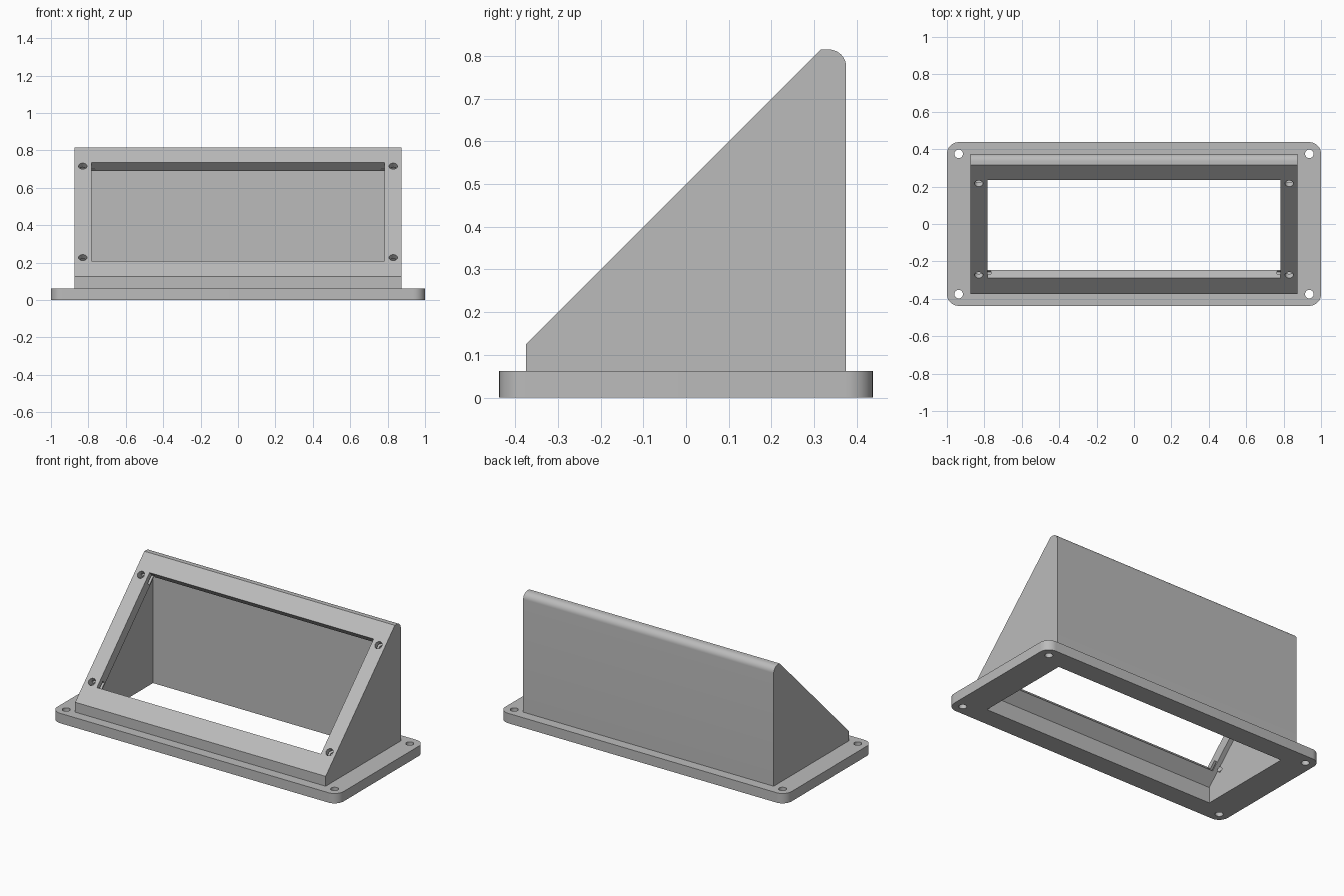
import bpy, bmesh
from math import pi, sin, cos, sqrt, radians
from mathutils import Vector, Matrix

if "Cube" in bpy.data.objects:
    bpy.data.objects.remove(bpy.data.objects["Cube"])

grey = bpy.data.materials.new("plain grey")
grey.use_nodes = True
COLOUR = (0.5, 0.5, 0.5, 1)
grey.diffuse_color = COLOUR
grey.node_tree.nodes["Principled BSDF"].inputs["Base Color"].default_value = COLOUR


def make_object(name, bm):
    bmesh.ops.recalc_face_normals(bm, faces=bm.faces)
    mesh = bpy.data.meshes.new(name)
    bm.to_mesh(mesh)
    bm.free()
    mesh.materials.append(grey)
    obj = bpy.data.objects.new(name, mesh)
    bpy.context.collection.objects.link(obj)
    return obj


def prism(name, points, direction):
    """Extrude a closed outline along a direction."""
    bm = bmesh.new()
    face = bm.faces.new([bm.verts.new(p) for p in points])
    new = bmesh.ops.extrude_face_region(bm, geom=[face])["geom"]
    verts = [g for g in new if isinstance(g, bmesh.types.BMVert)]
    bmesh.ops.translate(bm, verts=verts, vec=Vector(direction))
    return make_object(name, bm)


def box(name, centre, size, tilt=0):
    bm = bmesh.new()
    matrix = (Matrix.Translation(centre) @ Matrix.Rotation(tilt, 4, "X")
              @ Matrix.Diagonal((*size, 1)))
    bmesh.ops.create_cube(bm, size=1, matrix=matrix)
    return make_object(name, bm)


def cylinder(name, centre, radius, depth, tilt=0):
    bm = bmesh.new()
    matrix = Matrix.Translation(centre) @ Matrix.Rotation(tilt, 4, "X")
    bmesh.ops.create_cone(bm, cap_ends=True, segments=32, radius1=radius,
                          radius2=radius, depth=depth, matrix=matrix)
    return make_object(name, bm)


def arc(cx, cy, r, start, steps=10):
    """Points of a quarter circle, counterclockwise."""
    return [(cx + r * cos(start + pi / 2 * i / steps),
             cy + r * sin(start + pi / 2 * i / steps)) for i in range(steps + 1)]


def cut(target, cutters):
    bpy.context.view_layer.objects.active = target
    for cutter in cutters:
        mod = target.modifiers.new("cut", "BOOLEAN")
        mod.operation = "DIFFERENCE"
        mod.solver = "EXACT"
        mod.object = cutter
        bpy.ops.object.modifier_apply(modifier=mod.name)
        bpy.data.objects.remove(cutter)


def smooth(obj):
    bpy.ops.object.select_all(action="DESELECT")
    obj.select_set(True)
    bpy.context.view_layer.objects.active = obj
    bpy.ops.object.shade_smooth_by_angle(angle=radians(30))


WALL = 0.0625
TILT = pi / 4
NORMAL = Vector((0, -1, 1)) / sqrt(2)

# Base flange with rounded corners, central opening and four screw holes
R = 0.0625
outline = []
for i, (sx, sy) in enumerate([(1, 1), (-1, 1), (-1, -1), (1, -1)]):
    outline += arc(sx * (1 - R), sy * (0.4375 - R), R, i * pi / 2)
base = prism("base_flange", [(x, y, 0) for x, y in outline], (0, 0, WALL))
cutters = [box("base_opening", (0, 0, 0), (1.625, 0.625, 0.5))]
for sx in (-1, 1):
    for sy in (-1, 1):
        cutters.append(cylinder("screw_hole", (sx * 0.9375, sy * 0.375, 0), 0.023, 0.5))
cut(base, cutters)
smooth(base)

# Sloped housing with a rounded top back edge
side = [(-0.375, WALL), (0.375, WALL)] + arc(0.335, 0.775, 0.04, 0) \
    + [(0.315, 0.815), (-0.375, 0.125)]
housing = prism("sloped_housing", [(-0.875, y, z) for y, z in side], (1.75, 0, 0))

# Hollow interior, open at the bottom
drop = 0.5 - WALL * sqrt(2)
inner = [(-0.3125, 0), (0.3125, 0), (0.3125, 0.3125 + drop), (-0.3125, -0.3125 + drop)]
cutters = [prism("interior", [(-0.8125, y, z) for y, z in inner], (1.625, 0, 0))]

# Window through the sloped panel
cutters.append(box("window", (0, -0.0275, 0.4725), (1.565, 0.525 * sqrt(2), 0.14), TILT))

# Panel screw holes, each with a nut slot opening toward the window
for sx in (-1, 1):
    for y in (-0.273, 0.216):
        centre = Vector((sx * 0.83, y, y + 0.5))
        cutters.append(cylinder("panel_hole", centre - NORMAL * 0.02, 0.0225, 0.14, TILT))
        slot = centre - NORMAL * 0.042
        slot.x = sx * 0.81
        cutters.append(box("nut_slot", slot, (0.09, 0.06, 0.022), TILT))
cut(housing, cutters)
smooth(housing)
